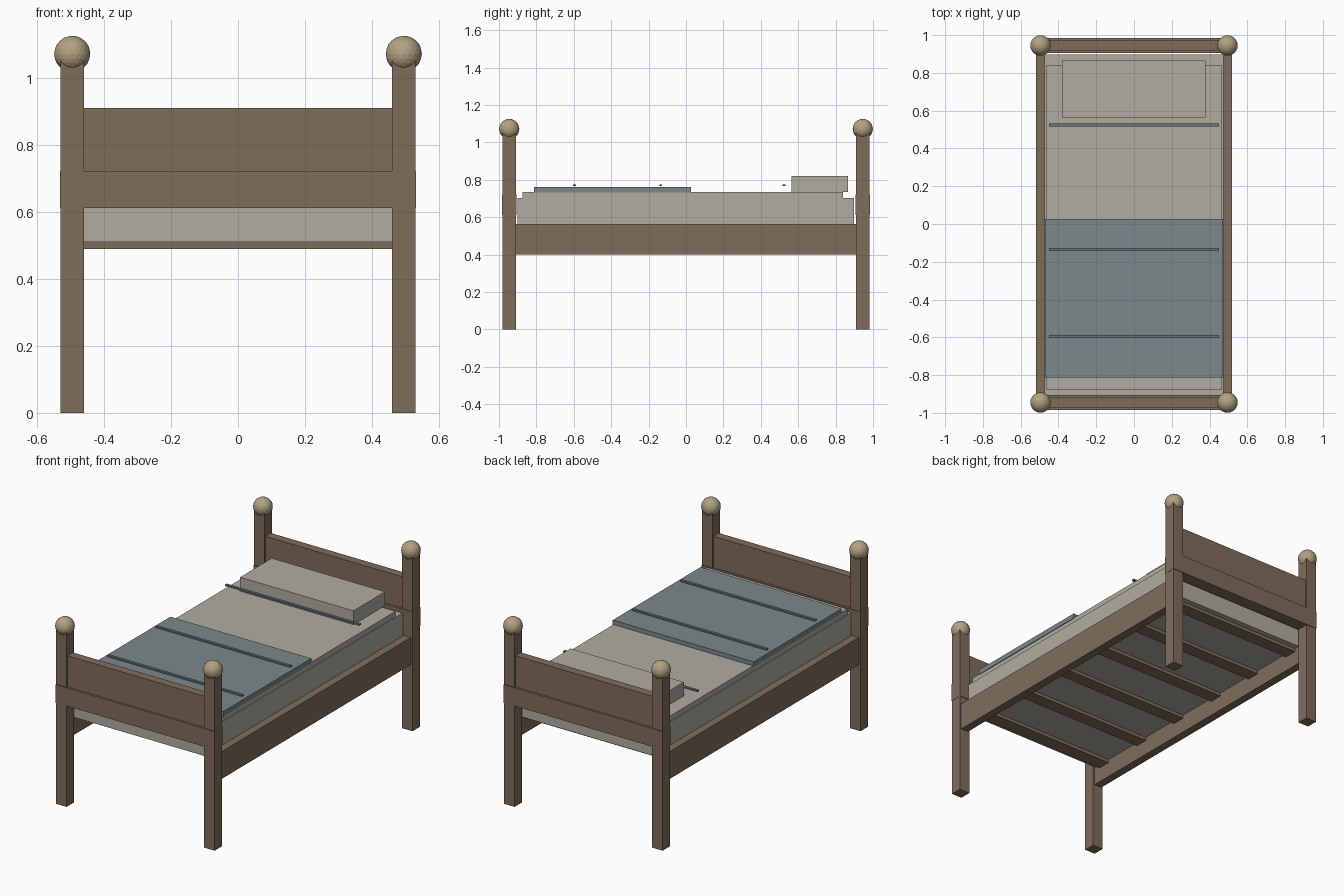
import bpy

if "Cube" in bpy.data.objects:
    bpy.data.objects.remove(bpy.data.objects["Cube"])

def material(name, rgb):
    m = bpy.data.materials.new(name)
    m.diffuse_color = (*rgb, 1.0)
    m.use_nodes = True
    m.node_tree.nodes["Principled BSDF"].inputs["Base Color"].default_value = m.diffuse_color
    return m

WOOD = material("brown wood", (0.212, 0.153, 0.105))
KNOB = material("tan wood", (0.45, 0.36, 0.225))
LINEN = material("beige linen", (0.434, 0.413, 0.354))
BLUE = material("grey blue wool", (0.200, 0.246, 0.262))
TRIM = material("dark blue trim", (0.14, 0.18, 0.20))

def box(name, x, y, z, mat):
    """Box from (min, max) ranges on each axis."""
    bpy.ops.mesh.primitive_cube_add(
        size=1, location=[(a + b) / 2 for a, b in (x, y, z)])
    o = bpy.context.object
    o.scale = [b - a for a, b in (x, y, z)]
    bpy.ops.object.transform_apply(location=False, rotation=False, scale=True)
    o.name = name
    o.data.materials.append(mat)
    return o

def around(c, half):
    return (c - half, c + half)

PX, PY = 0.495, 0.945   # post centres

# Posts with round knobs
for sx, side in ((-1, "left"), (1, "right")):
    for sy, end in ((-1, "front"), (1, "back")):
        box(f"{end}_{side}_post", around(sx * PX, 0.035),
            around(sy * PY, 0.035), (0, 1.05), WOOD)
        bpy.ops.mesh.primitive_ico_sphere_add(
            subdivisions=3, radius=0.054, location=(sx * PX, sy * PY, 1.072))
        knob = bpy.context.object
        knob.name = f"{end}_{side}_knob"
        knob.data.materials.append(KNOB)
    # Long side rail
    box(f"{side}_rail", around(sx * PX, 0.025), (-0.912, 0.912),
        (0.40, 0.565), WOOD)

# Headboard and footboard: thick lower beam, thinner upper panel
for sy, name in ((-1, "footboard"), (1, "headboard")):
    box(f"{name}_beam", (-0.531, 0.531), around(sy * PY, 0.039),
        (0.612, 0.722), WOOD)
    box(f"{name}_panel", (-0.462, 0.462), around(sy * PY, 0.026),
        (0.72, 0.91), WOOD)

# Slats under the mattress
for i in range(6):
    box(f"slat_{i + 1}", (-0.472, 0.472), around(-0.825 + 0.33 * i, 0.04),
        (0.49, 0.511), WOOD)

# Bedding
box("mattress", (-0.473, 0.473), (-0.902, 0.898), (0.51, 0.704), LINEN)
box("sheet", (-0.467, 0.467), (-0.875, 0.839), (0.70, 0.736), LINEN)
box("pillow", (-0.38, 0.378), (0.563, 0.865), (0.735, 0.82), LINEN)
box("blanket", (-0.471, 0.471), (-0.813, 0.027), (0.732, 0.762), BLUE)

# Thin trim strips across the bed
for i, y in enumerate((-0.595, -0.135, 0.525)):
    box(f"trim_strip_{i + 1}", (-0.449, 0.449), around(y, 0.008),
        (0.766, 0.775), TRIM)
